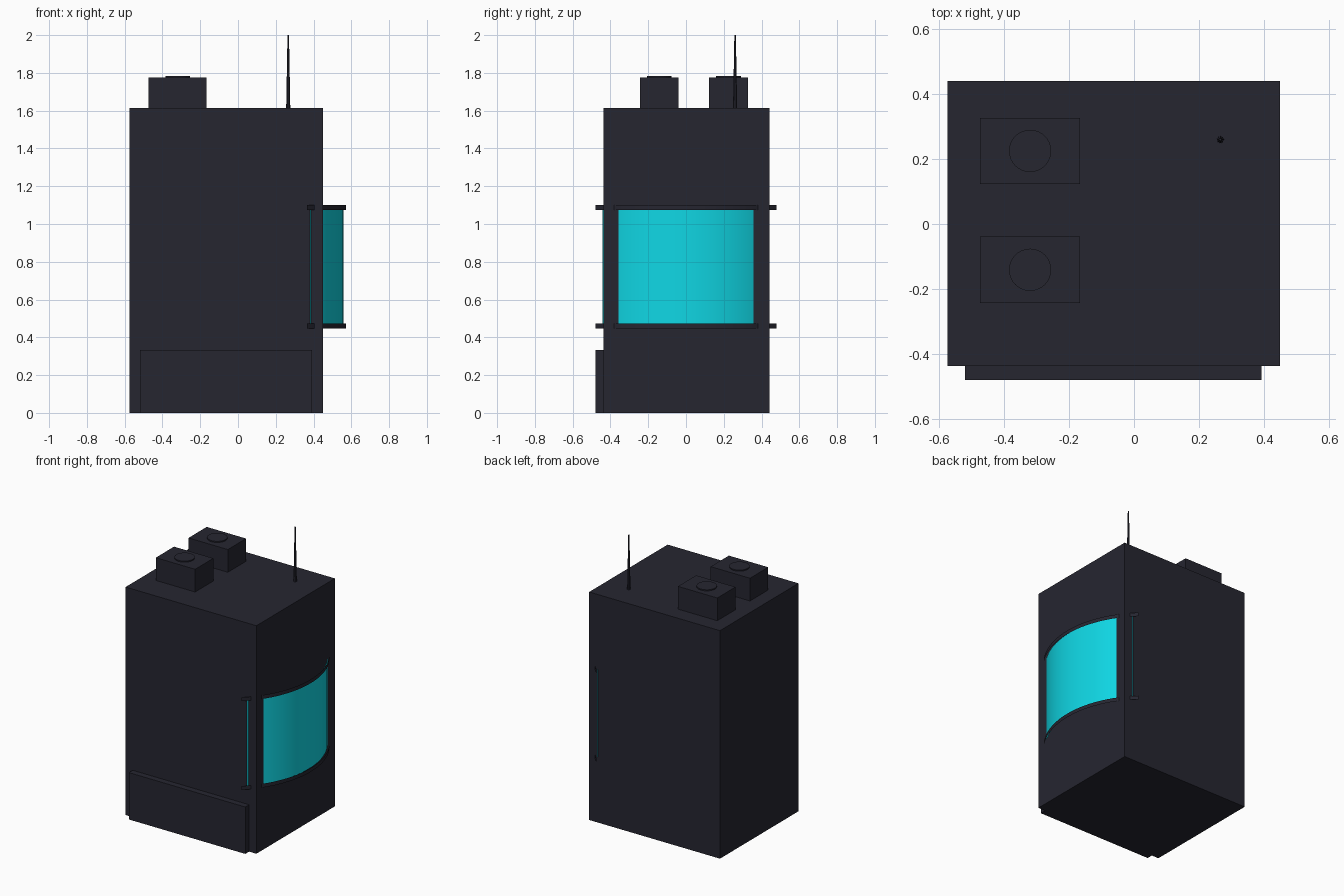
import bpy, bmesh, math

if "Cube" in bpy.data.objects:
    bpy.data.objects.remove(bpy.data.objects["Cube"])


def material(name, rgb):
    m = bpy.data.materials.new(name)
    m.diffuse_color = (*rgb, 1)
    m.use_nodes = True
    m.node_tree.nodes["Principled BSDF"].inputs["Base Color"].default_value = m.diffuse_color
    return m


DARK = material("dark_slate", (0.019, 0.019, 0.030))
CYAN = material("bright_cyan", (0.005, 0.68, 0.78))


def finish(name, bm, mat, smooth=False):
    mesh = bpy.data.meshes.new(name)
    bm.to_mesh(mesh)
    bm.free()
    mesh.materials.append(mat)
    for p in mesh.polygons:
        p.use_smooth = smooth
    ob = bpy.data.objects.new(name, mesh)
    bpy.context.collection.objects.link(ob)
    return ob


def box(name, x0, x1, y0, y1, z0, z1):
    bm = bmesh.new()
    bmesh.ops.create_cube(bm, size=1)
    for v in bm.verts:
        v.co = ((x0 + x1) / 2 + v.co.x * (x1 - x0),
                (y0 + y1) / 2 + v.co.y * (y1 - y0),
                (z0 + z1) / 2 + v.co.z * (z1 - z0))
    return finish(name, bm, DARK)


def cone(name, x, y, z0, z1, r0, r1, sides):
    bm = bmesh.new()
    bmesh.ops.create_cone(bm, cap_ends=True, segments=sides,
                          radius1=r0, radius2=r1, depth=z1 - z0)
    bmesh.ops.translate(bm, verts=bm.verts, vec=(x, y, (z0 + z1) / 2))
    return finish(name, bm, DARK)


def curved_band(name, apex, radius, half_y, z0, z1, mat, steps=32):
    """Open upright sheet following a circular arc that bulges towards +x."""
    bm = bmesh.new()
    a = math.asin(half_y / radius)
    previous = None
    for i in range(steps + 1):
        t = -a + 2 * a * i / steps
        x = apex - radius + radius * math.cos(t)
        y = radius * math.sin(t)
        pair = [bm.verts.new((x, y, z)) for z in (z0, z1)]
        if previous:
            bm.faces.new((previous[0], pair[0], pair[1], previous[1]))
        previous = pair
    return finish(name, bm, mat, True)


# Main block and the low step on the front
box("tower_body", -0.575, 0.45, -0.437, 0.441, 0, 1.615)
box("front_step", -0.52, 0.393, -0.48, -0.43, 0, 0.332)

# Roof units with round vent lids
for i, y in enumerate((-0.141, 0.225), 1):
    box(f"roof_unit_{i}", -0.474, -0.166, y - 0.102, y + 0.102, 1.61, 1.776)
    cone(f"roof_vent_{i}", -0.32, y, 1.77, 1.784, 0.065, 0.065, 32)

# Roof antenna
cone("antenna", 0.266, 0.26, 1.61, 2.0, 0.011, 0.004, 8)

# Curved screen, with rails whose ends poke out of the side walls
curved_band("curved_screen", 0.558, 0.644, 0.443, 0.465, 1.085, CYAN)
for label, z in (("lower", 0.446), ("upper", 1.074)):
    curved_band(f"{label}_screen_rail", 0.571, 0.662, 0.48, z, z + 0.027, DARK)
